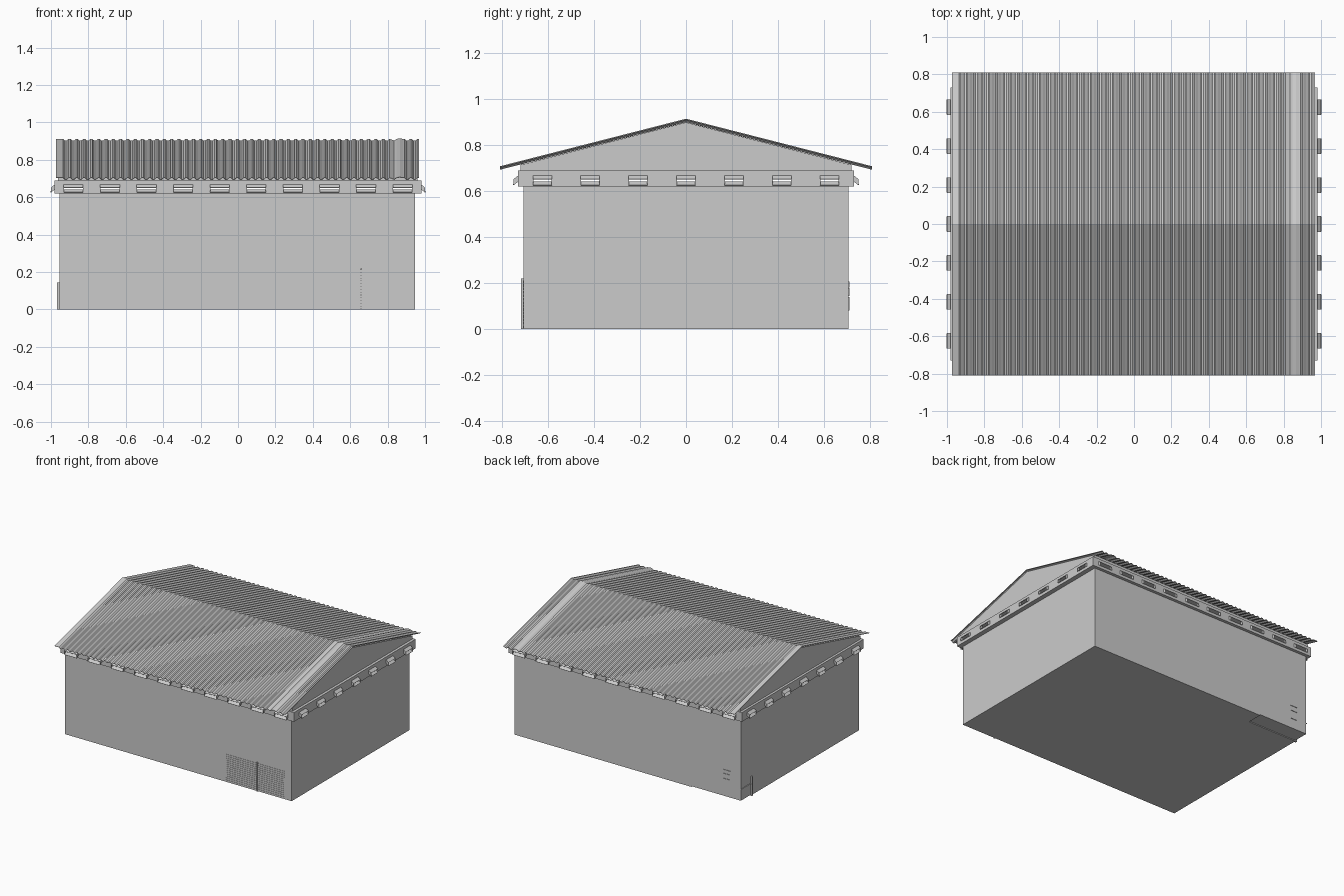
import bpy, bmesh
from mathutils import Matrix, Vector

if "Cube" in bpy.data.objects:
    bpy.data.objects.remove(bpy.data.objects["Cube"], do_unlink=True)

grey = bpy.data.materials.new("light grey")
grey.use_nodes = True
grey.diffuse_color = (0.6, 0.6, 0.6, 1)
grey.node_tree.nodes["Principled BSDF"].inputs["Base Color"].default_value = (0.6, 0.6, 0.6, 1)


def finish(name, bm, thickness=0, offset=-1):
    mesh = bpy.data.meshes.new(name)
    bmesh.ops.recalc_face_normals(bm, faces=bm.faces)
    bm.to_mesh(mesh)
    bm.free()
    mesh.materials.append(grey)
    obj = bpy.data.objects.new(name, mesh)
    bpy.context.collection.objects.link(obj)
    if thickness:
        mod = obj.modifiers.new("thickness", "SOLIDIFY")
        mod.thickness = thickness
        mod.offset = offset
    return obj


def add_box(bm, x0, x1, y0, y1, z0, z1):
    size = Matrix.Diagonal((x1 - x0, y1 - y0, z1 - z0, 1))
    place = Matrix.Translation(((x0 + x1) / 2, (y0 + y1) / 2, (z0 + z1) / 2))
    bmesh.ops.create_cube(bm, size=1, matrix=place @ size)


def box(name, *bounds):
    bm = bmesh.new()
    add_box(bm, *bounds)
    return finish(name, bm)


# Main hall, floor strip and the ledges under and over the vent band
WALL_X0, WALL_X1, WALL_Y = -0.955, 0.945, 0.707
BAND_X, BAND_Y, BAND_Z0, BAND_Z1 = 0.98, 0.73, 0.62, 0.69
box("main_walls", WALL_X0, WALL_X1, -WALL_Y, WALL_Y, 0.006, 0.62)
box("floor_slab", -0.54, WALL_X1, -WALL_Y, WALL_Y, 0, 0.006)
box("floor_slab_side", WALL_X0, -0.54, -WALL_Y, 0.59, 0, 0.006)
for name, z in (("band_lower_ledge", BAND_Z0), ("band_upper_ledge", BAND_Z1 - 0.004)):
    box(name, -BAND_X, BAND_X, -BAND_Y, BAND_Y, z, z + 0.004)


# Vent band: a panel with openings and a sloping hood over each opening
def band_side(name, half, distance, count, reach, width, angle):
    turn = Matrix.Rotation(angle, 4, "Z")
    centres = [reach * (2 * i / (count - 1) - 1) for i in range(count)]
    xs = [-half]
    for c in centres:
        xs += [c - width / 2, c + width / 2]
    xs.append(half)
    zs = [BAND_Z0, 0.641, 0.668, BAND_Z1]
    bm = bmesh.new()
    grid = [[bm.verts.new((x, -distance, z)) for z in zs] for x in xs]
    for i in range(len(xs) - 1):
        for j in range(3):
            if not (i % 2 and j == 1):
                bm.faces.new((grid[i][j], grid[i + 1][j], grid[i + 1][j + 1], grid[i][j + 1]))
    bm.transform(turn)
    finish(name + "_vent_band", bm)

    bm = bmesh.new()
    for c in centres:
        rings = []
        for y, drop in ((-distance, 0), (-distance - 0.02, 0.016)):
            rings.append([bm.verts.new((c + sx * width / 2, y, z - drop))
                          for sx, z in ((-1, 0.641), (1, 0.641), (1, 0.668), (-1, 0.668))])
        for k in range(4):
            n = (k + 1) % 4
            bm.faces.new((rings[0][k], rings[0][n], rings[1][n], rings[1][k]))
    bm.transform(turn)
    finish(name + "_vent_hoods", bm, 0.003)


QUARTER = 1.5707963
for name, turns in (("front", 0), ("left", 1), ("back", 2), ("right", 3)):
    if turns % 2 == 0:
        band_side(name, BAND_X, BAND_Y, 10, 0.88, 0.105, turns * QUARTER)
    else:
        band_side(name, BAND_Y, BAND_X, 7, 0.625, 0.083, turns * QUARTER)

# Gable block under the roof
bm = bmesh.new()
outline = [(-0.72, BAND_Z1), (0.72, BAND_Z1), (0.72, 0.714), (0, 0.899), (-0.72, 0.714)]
gable = bm.faces.new([bm.verts.new((-0.962, y, z)) for y, z in outline])
extruded = bmesh.ops.extrude_face_region(bm, geom=[gable])["geom"]
bmesh.ops.translate(bm, vec=(1.922, 0, 0),
                    verts=[v for v in extruded if isinstance(v, bmesh.types.BMVert)])
bm.faces.new([v for v in gable.verts]) if not gable.is_valid else None
finish("gable_block", bm)

# Corrugated roof sheet: wide crowns with narrow grooves
PITCH, DEPTH = 0.039, 0.009
profile = [(-0.972, 0)]


def corrugate(start, count):
    for i in range(count):
        for f, d in ((0, 0), (0.25, DEPTH), (0.5, DEPTH), (0.75, 0)):
            profile.append((start + (i + f) * PITCH, -d))


corrugate(-0.935, 45)
profile += [(0.835, -DEPTH), (0.848, 0), (0.865, 0.003), (0.882, 0)]
corrugate(0.89, 2)
profile.append((0.968, 0))
bm = bmesh.new()
rows = [[bm.verts.new((x, y, z + dz)) for x, dz in profile]
        for y, z in ((-0.81, 0.705), (0, 0.912), (0.81, 0.705))]
for a, b in zip(rows, rows[1:]):
    for i in range(len(profile) - 1):
        bm.faces.new((a[i], a[i + 1], b[i + 1], b[i]))
finish("corrugated_roof", bm, 0.003)

# Front roller door: thin slats with a guide post
bm = bmesh.new()
for i in range(14):
    z = 0.004 + i * 0.015
    add_box(bm, 0.395, 0.885, -WALL_Y - 0.002, -WALL_Y, z, z + 0.012)
finish("roller_door_slats", bm)
box("roller_door_post", 0.656, 0.662, -WALL_Y - 0.01, -WALL_Y, 0, 0.22)

# Back hatch with panes
for i, (z0, z1) in enumerate(((0.08, 0.14), (0.143, 0.178), (0.181, 0.207))):
    box("back_hatch_panel_%d" % (i + 1), -0.87, -0.812, WALL_Y, WALL_Y + 0.004, z0, z1)

# Side post and rail near the back corner
box("side_post", WALL_X0 - 0.013, WALL_X0, 0.578, 0.59, 0, 0.145)
box("side_rail", WALL_X0 - 0.005, WALL_X0, 0.59, WALL_Y, 0.088, 0.094)
